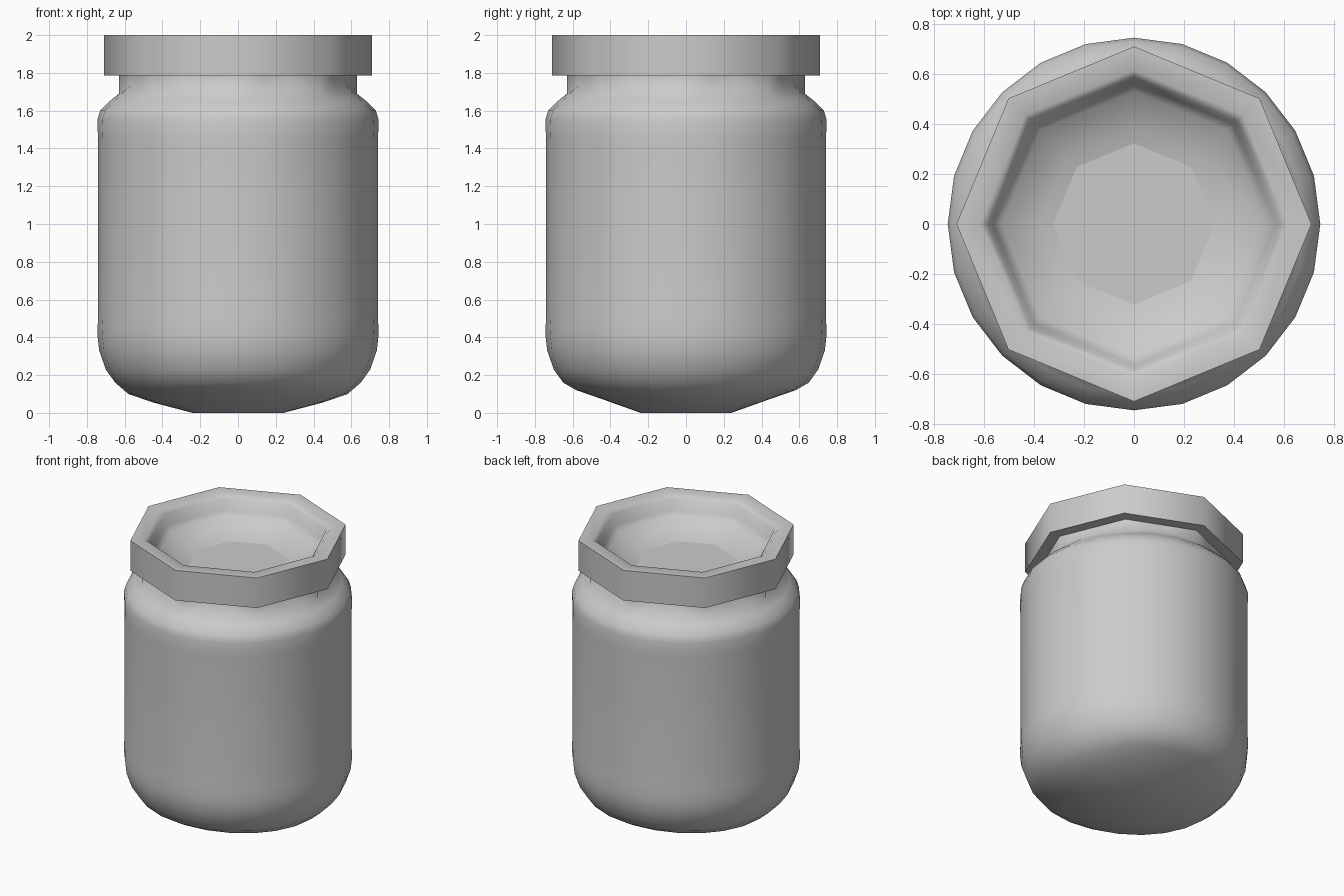
import bpy, bmesh
from math import cos, sin, pi, radians

cube = bpy.data.objects.get("Cube")
if cube:
    bpy.data.objects.remove(cube)

grey = bpy.data.materials.new("light_grey")
grey.use_nodes = True
colour = (0.6, 0.6, 0.6, 1)
grey.diffuse_color = colour
grey.node_tree.nodes["Principled BSDF"].inputs["Base Color"].default_value = colour


def octagon(radius, angle):
    """Distance to the edge of an octagon that has a corner at angle zero."""
    return radius * cos(pi / 8) / cos(angle % (pi / 4) - pi / 8)


def loft(name, rings, sides, closed, sharp):
    """Join rings, each a function of angle giving radius and height."""
    bm = bmesh.new()
    angles = [2 * pi * i / sides for i in range(sides)]
    loops = []
    for ring in rings:
        loop = []
        for a in angles:
            r, z = ring(a)
            loop.append(bm.verts.new((r * cos(a), r * sin(a), z)))
        loops.append(loop)
    for low, high in zip(loops, loops[1:]):
        for i in range(sides):
            j = (i + 1) % sides
            bm.faces.new((low[i], low[j], high[j], high[i]))
    if closed:
        bm.faces.new(loops[0][::-1])
        bm.faces.new(loops[-1])
    else:
        # Fan the last ring to a point in the middle
        centre = bm.verts.new((0, 0, loops[-1][0].co.z))
        for i in range(sides):
            bm.faces.new((loops[-1][i], loops[-1][(i + 1) % sides], centre))
    bmesh.ops.recalc_face_normals(bm, faces=bm.faces)
    mesh = bpy.data.meshes.new(name)
    bm.to_mesh(mesh)
    bm.free()
    mesh.materials.append(grey)
    obj = bpy.data.objects.new(name, mesh)
    bpy.context.collection.objects.link(obj)
    bpy.ops.object.select_all(action='DESELECT')
    obj.select_set(True)
    bpy.context.view_layer.objects.active = obj
    bpy.ops.object.shade_smooth_by_angle(angle=radians(sharp))
    return obj


def circle(r, z):
    return lambda a: (r, z)


def base_ring(r, z):
    # The underside is a little fuller from side to side
    return lambda a: (r, z - 0.02 * cos(a) ** 2)


def neck_foot(a):
    # The shoulder climbs higher where the flats of the neck cut in
    r = octagon(0.63, a)
    return r, 1.69 + (0.63 - r)


# Round body that turns into an eight-sided neck
body = [circle(0.24, 0), base_ring(0.45, 0.075), base_ring(0.58, 0.12)]
body += [circle(r, z) for r, z in (
    (0.65, 0.16), (0.70, 0.23), (0.735, 0.33), (0.745, 0.42), (0.741, 0.5),
    (0.741, 1.45), (0.745, 1.55), (0.73, 1.6), (0.68, 1.65))]
body += [neck_foot, lambda a: (octagon(0.63, a), 1.79)]
loft("jar_body", body, 24, True, 60)

# Eight-sided lid with a rounded inner lip and a shallow dish
lid = [circle(r, z) for r, z in (
    (0.6, 1.785), (0.71, 1.785), (0.71, 2.0), (0.615, 2.0), (0.585, 1.975),
    (0.565, 1.9), (0.53, 1.865), (0.38, 1.8), (0.18, 1.765))]
loft("lid", lid, 8, False, 60)
